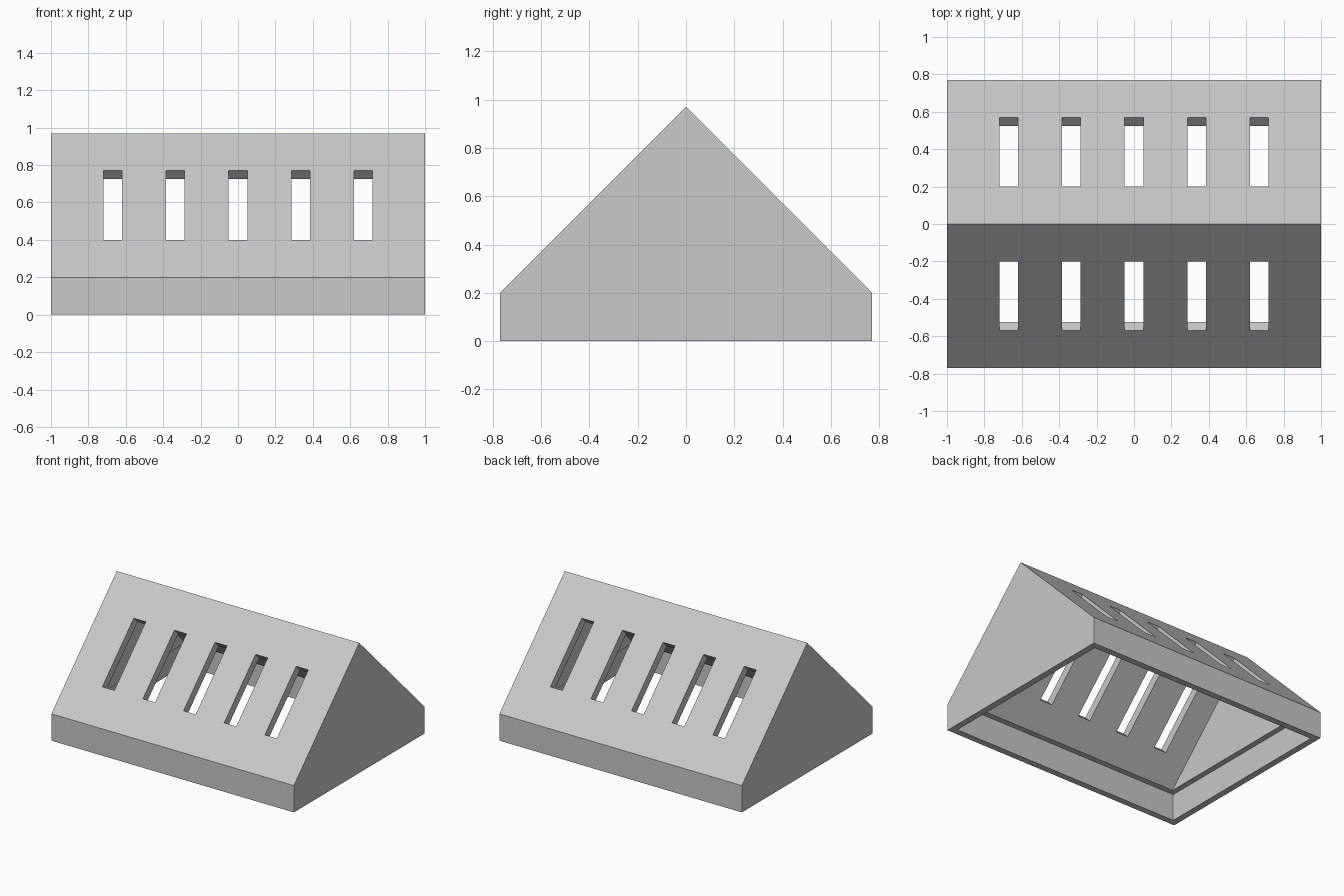
import bpy, bmesh, math
from mathutils import Matrix, Vector

cube = bpy.data.objects.get("Cube")
if cube:
    bpy.data.objects.remove(cube, do_unlink=True)

HALF_X, HALF_Y = 1.0, 0.77     # footprint
EAVE, RIDGE = 0.2, 0.97        # heights
LIP, WALL = 0.048, 0.09        # thin lower lip, thicker upper shell

grey = bpy.data.materials.new("light grey")
grey.use_nodes = True
colour = (0.58, 0.58, 0.58, 1)
grey.diffuse_color = colour
grey.node_tree.nodes["Principled BSDF"].inputs["Base Color"].default_value = colour


def finish(name, bm):
    """Turn a bmesh into a linked object."""
    bmesh.ops.recalc_face_normals(bm, faces=bm.faces)
    mesh = bpy.data.meshes.new(name)
    bm.to_mesh(mesh)
    bm.free()
    mesh.materials.append(grey)
    obj = bpy.data.objects.new(name, mesh)
    bpy.context.collection.objects.link(obj)
    return obj


def prism(name, half_x, profile):
    """Extrude a (y, z) profile along x."""
    bm = bmesh.new()
    face = bm.faces.new([bm.verts.new((-half_x, y, z)) for y, z in profile])
    new = bmesh.ops.extrude_face_region(bm, geom=[face])["geom"]
    verts = [v for v in new if isinstance(v, bmesh.types.BMVert)]
    bmesh.ops.translate(bm, verts=verts, vec=(2 * half_x, 0, 0))
    return finish(name, bm)


def house(half_y, bottom, eave, ridge):
    return [(-half_y, bottom), (half_y, bottom), (half_y, eave), (0, ridge), (-half_y, eave)]


# Solid gabled body
body = prism("gabled_housing", HALF_X, house(HALF_Y, 0, EAVE, RIDGE))

# Cavity under the roof, then the wider recess inside the lower lip
cavity = prism("cavity_cutter", HALF_X - WALL,
               house(HALF_Y - WALL, 0.1, EAVE, RIDGE - WALL))
y = HALF_Y - LIP
recess = prism("recess_cutter", HALF_X - LIP, [(-y, -0.1), (y, -0.1), (y, EAVE), (-y, EAVE)])

# Five slots through each slope, cut square to the surface
bm = bmesh.new()
for side in (-1, 1):
    for i in range(-2, 3):
        place = (Matrix.Translation(Vector((i * 0.335, side * 0.385, 0.585)))
                 @ Matrix.Rotation(-side * math.pi / 4, 4, 'X')
                 @ Matrix.Diagonal((0.1, 0.37 * math.sqrt(2), 0.28, 1)))
        bmesh.ops.create_cube(bm, size=1, matrix=place)
slots = finish("slot_cutter", bm)

bpy.context.view_layer.objects.active = body
for cutter in (cavity, recess, slots):
    cutter.hide_render = True
    mod = body.modifiers.new(cutter.name, 'BOOLEAN')
    mod.operation = 'DIFFERENCE'
    mod.solver = 'EXACT'
    mod.object = cutter
    bpy.ops.object.modifier_apply(modifier=mod.name)
    bpy.data.objects.remove(cutter, do_unlink=True)
